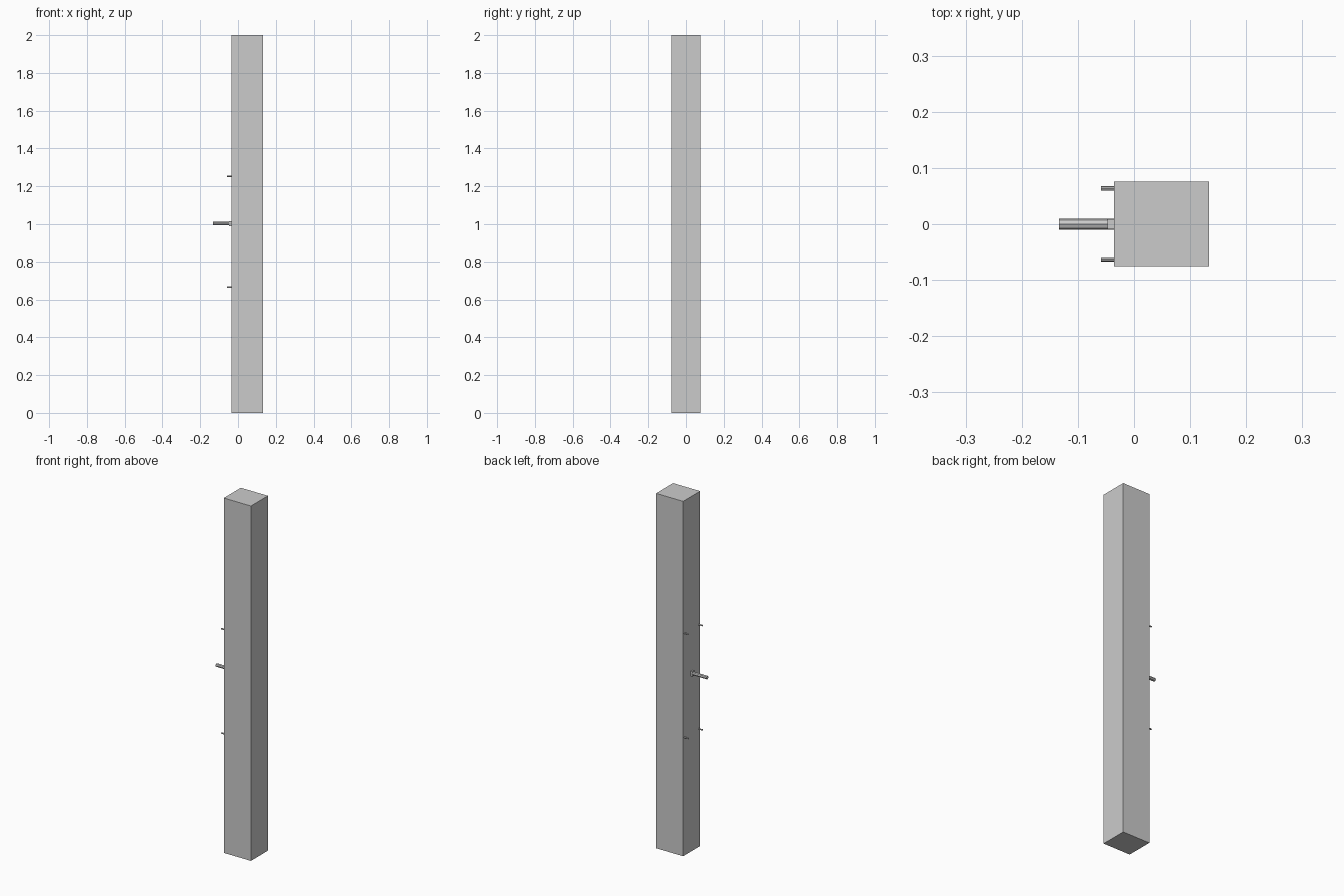
import bpy, math

if "Cube" in bpy.data.objects:
    bpy.data.objects.remove(bpy.data.objects["Cube"])

FACE_X = -0.0355  # side of the post that carries the fittings


def box(name, lo, hi):
    bpy.ops.mesh.primitive_cube_add(size=1, location=[(a + b) / 2 for a, b in zip(lo, hi)])
    o = bpy.context.object
    o.name = name
    o.scale = [b - a for a, b in zip(lo, hi)]
    bpy.ops.object.transform_apply(location=False, rotation=False, scale=True)
    return o


def rod(name, x0, x1, y, z, r, sides=8):
    bpy.ops.mesh.primitive_cylinder_add(vertices=sides, radius=r, depth=x1 - x0,
                                        location=((x0 + x1) / 2, y, z),
                                        rotation=(0, math.pi / 2, 0))
    bpy.context.object.name = name


# Tall square post
box("post", (FACE_X, -0.0757, 0), (0.1335, 0.0757, 2))

# Central peg with its mounting block
rod("peg", -0.1335, FACE_X, 0, 1.004, 0.0095)
box("peg_mount", (-0.047, -0.0085, 0.99), (FACE_X, 0.0085, 1.017))

# Four small corner pins
for row, z in (("lower", 0.665), ("upper", 1.253)):
    for side, y in (("front", -0.0635), ("back", 0.0635)):
        rod(f"{row}_{side}_pin", -0.059, FACE_X, y, z, 0.004)
